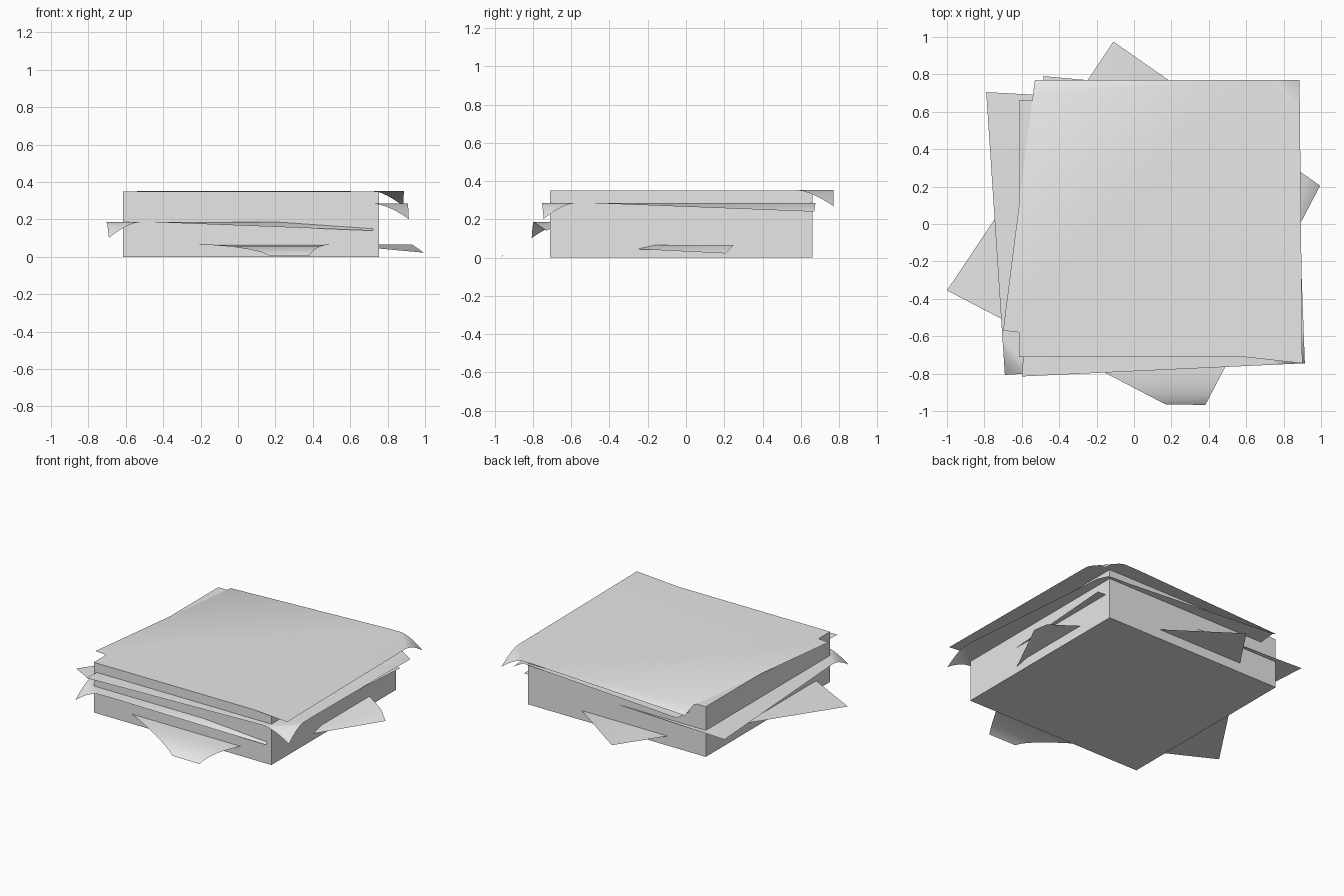
import bpy, bmesh, math
from mathutils import Vector, Matrix

if "Cube" in bpy.data.objects:
    bpy.data.objects.remove(bpy.data.objects["Cube"])

paper = bpy.data.materials.new("light_grey_paper")
paper.diffuse_color = (0.8, 0.8, 0.8, 1)
paper.use_nodes = True
paper.node_tree.nodes["Principled BSDF"].inputs["Base Color"].default_value = paper.diffuse_color


def finish(name, bm):
    me = bpy.data.meshes.new(name)
    bm.to_mesh(me)
    bm.free()
    me.materials.append(paper)
    ob = bpy.data.objects.new(name, me)
    bpy.context.collection.objects.link(ob)
    return ob


def sheet(name, z, p1, p2, p3, q, rungs):
    """Flat sheet, drooping corner p3 (folded along q-f) and a curled corner.
    rungs: (point on one edge, point on other edge, drop of each)."""
    bm = bmesh.new()
    f = p3 + (p2 - p3).normalized() * 0.08
    V = lambda p, d=0: bm.verts.new((p.x, p.y, z - d))
    r0, t0 = rungs[0][:2]
    bm.faces.new([V(p) for p in (p1, r0, t0, q, f, p2)])
    bm.faces.new([V(q), V(p3, 0.045), V(f)])
    for (a, b, d), (a2, b2, d2) in zip(rungs, rungs[1:]):
        bm.faces.new([V(a, d), V(a2, d2), V(b2, d2), V(b, d)])
    bmesh.ops.remove_doubles(bm, verts=bm.verts, dist=0.0005)
    ob = finish(name, bm)
    bpy.ops.object.select_all(action='DESELECT')
    ob.select_set(True)
    bpy.context.view_layer.objects.active = ob
    bpy.ops.object.shade_smooth_by_angle(angle=math.radians(35))


# Block of stacked paper
bm = bmesh.new()
bmesh.ops.create_cube(bm, size=1, matrix=Matrix.Translation((0.07, -0.025, 0.175))
                      @ Matrix.Diagonal((1.37, 1.37, 0.35, 1)))
finish("paper_block", bm)

# Template outline shared by the three upper sheets
P1, P2, P3 = Vector((0.9, -0.745)), Vector((-0.7, -0.57)), Vector((-0.53, 0.77))
Q, R0, T0, TIP = (Vector(p) for p in ((0.64, 0.77), (0.887, 0.58), (0.72, 0.77), (0.885, 0.77)))
N = 6
RUNGS = [(R0.lerp(TIP, i / N), T0.lerp(TIP, i / N), 0.083 * (i / N) ** 1.6) for i in range(N + 1)]


def placed(name, z, target, degrees):
    rot = Matrix.Rotation(math.radians(degrees), 2)
    m = lambda p: rot @ (p - P1) + Vector(target)
    sheet(name, z, m(P1), m(P2), m(P3), m(Q), [(m(a), m(b), d) for a, b, d in RUNGS])


placed("top_sheet", 0.352, P1, 0)
placed("upper_sheet", 0.285, (-0.6, -0.815), -87.9)
placed("middle_sheet", 0.185, (-0.79, 0.705), -176.8)

# Lowest sheet, turned further, with its blunt corner curled to the ground
a, b, c, d, e = (Vector(p) for p in ((-1, -0.355), (-0.11, 0.975), (0.995, 0.205),
                                     (0.38, -0.97), (0.17, -0.965)))
rungs = []
for y, drop in ((-0.72, 0), (-0.80, 0.004), (-0.86, 0.013), (-0.91, 0.028), (-0.945, 0.044), (-0.967, 0.062)):
    rungs.append((a.lerp(e, min(1, (y - a.y) / (e.y - a.y))),
                  c.lerp(d, min(1, (y - c.y) / (d.y - c.y))), drop))
sheet("lowest_sheet", 0.067, a, b, c, rungs[0][1], rungs)
